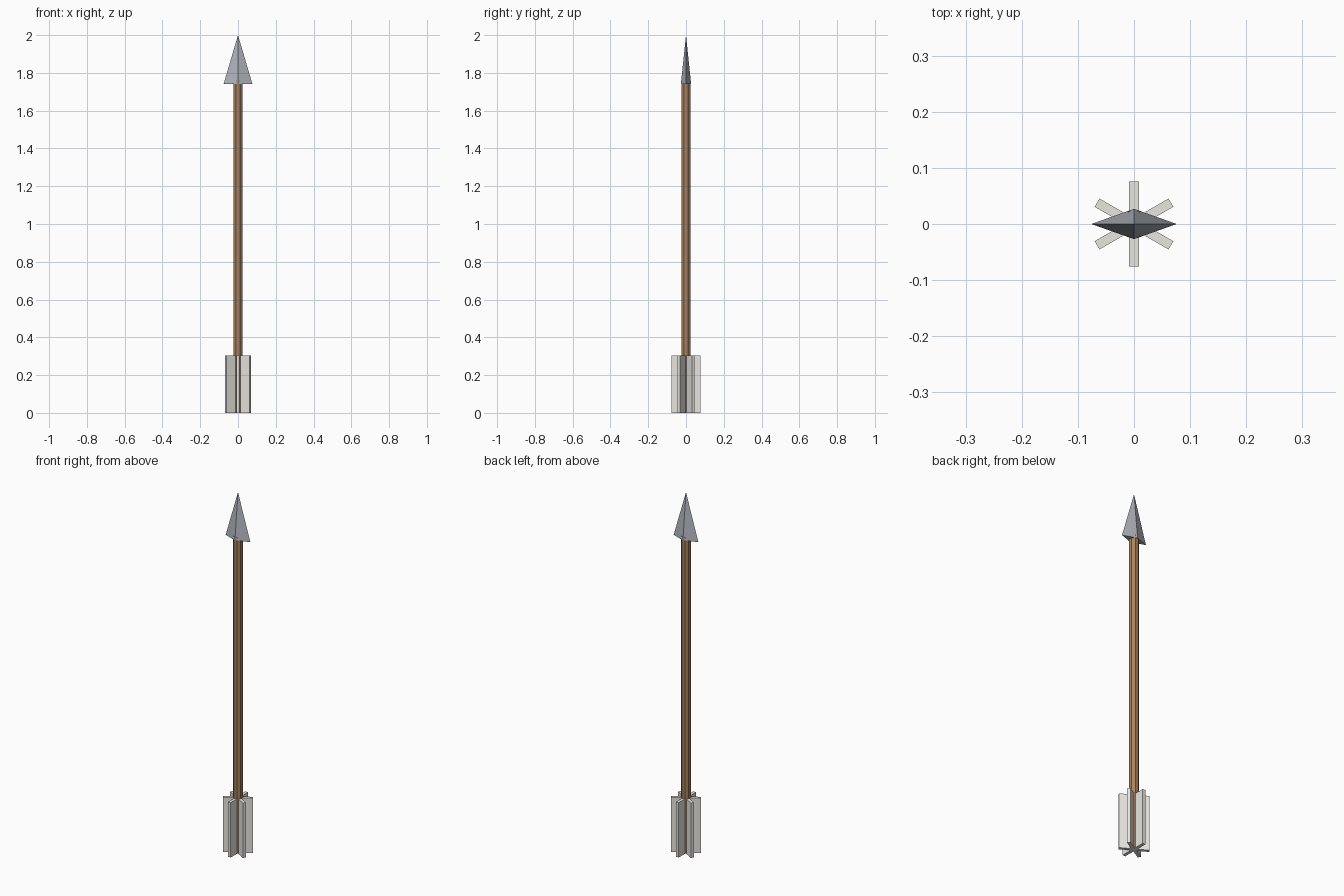
import bpy, bmesh, math
from mathutils import Matrix

if "Cube" in bpy.data.objects:
    bpy.data.objects.remove(bpy.data.objects["Cube"])


def material(name, color):
    m = bpy.data.materials.new(name)
    m.diffuse_color = (*color, 1)
    m.use_nodes = True
    m.node_tree.nodes["Principled BSDF"].inputs["Base Color"].default_value = m.diffuse_color
    return m


wood = material("wood", (0.40, 0.23, 0.11))
steel = material("steel", (0.42, 0.44, 0.48))
feather = material("feather", (0.80, 0.79, 0.74))


def add_object(name, bm, mat):
    bmesh.ops.recalc_face_normals(bm, faces=bm.faces)
    mesh = bpy.data.meshes.new(name)
    bm.to_mesh(mesh)
    bm.free()
    mesh.materials.append(mat)
    obj = bpy.data.objects.new(name, mesh)
    bpy.context.collection.objects.link(obj)
    return obj


def cone(sides, r1, r2, z0, z1, turn=0.0):
    bm = bmesh.new()
    bmesh.ops.create_cone(bm, cap_ends=True, segments=sides, radius1=r1,
                          radius2=r2, depth=z1 - z0)
    bmesh.ops.rotate(bm, verts=bm.verts, matrix=Matrix.Rotation(turn, 3, 'Z'))
    bmesh.ops.translate(bm, verts=bm.verts, vec=(0, 0, (z0 + z1) / 2))
    return bm


# Shaft
add_object("shaft", cone(8, 0.025, 0.025, 0.003, 1.76, math.pi / 8), wood)

# Flattened four-sided arrowhead
head = cone(4, 0.076, 0.0, 1.742, 2.0)
bmesh.ops.remove_doubles(head, verts=head.verts, dist=1e-5)
bmesh.ops.scale(head, verts=head.verts, vec=(1, 0.027 / 0.076, 1))
add_object("arrowhead", head, steel)

# Three crossing vanes make six fletchings
for i, angle in enumerate((30, 90, 150)):
    bm = bmesh.new()
    bmesh.ops.create_cube(bm, size=1)
    bmesh.ops.scale(bm, verts=bm.verts, vec=(0.152, 0.017, 0.305))
    bmesh.ops.rotate(bm, verts=bm.verts,
                     matrix=Matrix.Rotation(math.radians(angle), 3, 'Z'))
    bmesh.ops.translate(bm, verts=bm.verts, vec=(0, 0, 0.1525))
    add_object(f"fletching_{i + 1}", bm, feather)
